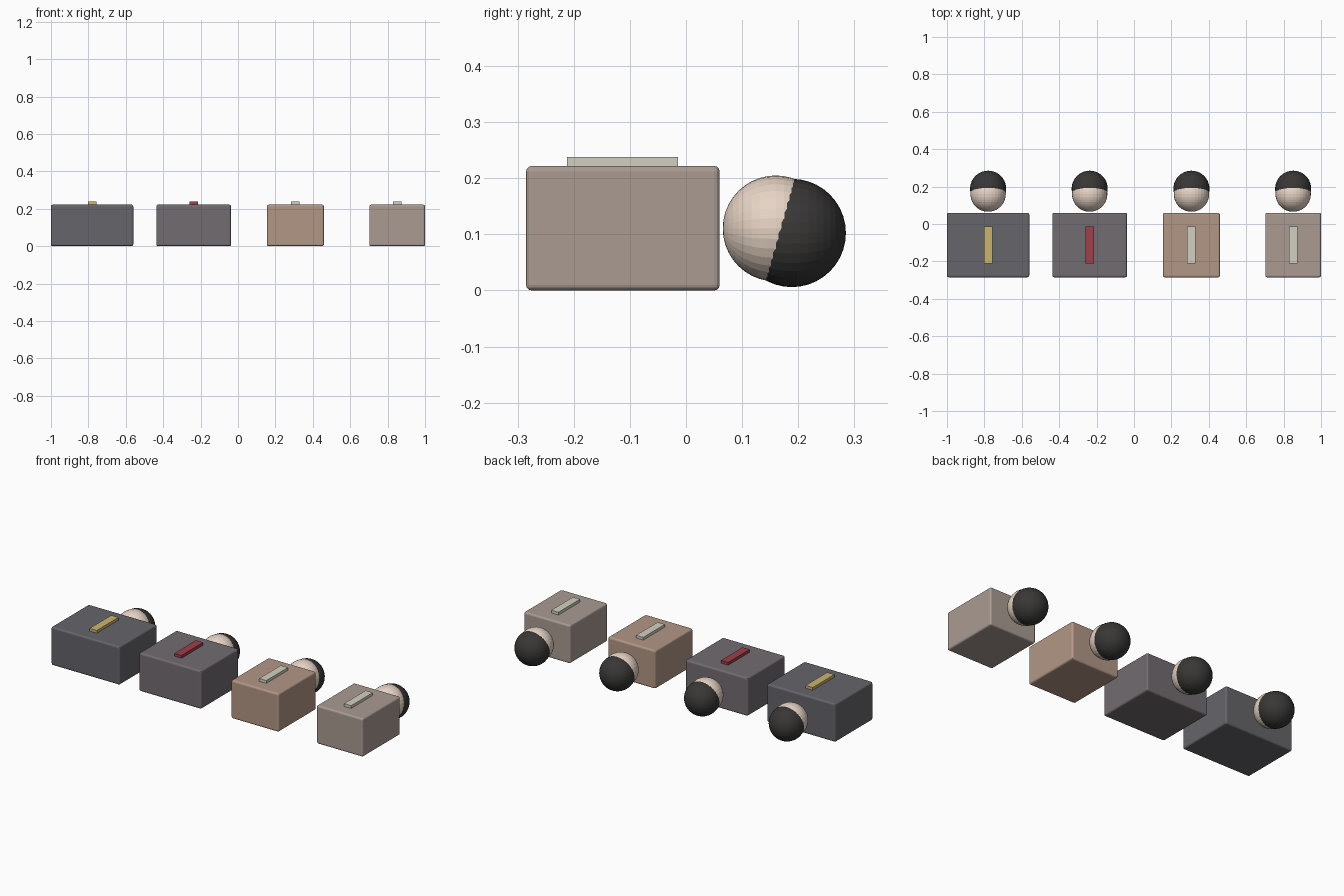
import bpy
import bmesh
from mathutils import Matrix
from math import radians

if "Cube" in bpy.data.objects:
    bpy.data.objects.remove(bpy.data.objects["Cube"])


def material(name, rgb):
    m = bpy.data.materials.new(name)
    m.diffuse_color = (*rgb, 1)
    m.use_nodes = True
    m.node_tree.nodes["Principled BSDF"].inputs["Base Color"].default_value = m.diffuse_color
    return m


def add_object(name, bm, loc, mat):
    mesh = bpy.data.meshes.new(name)
    bm.to_mesh(mesh)
    bm.free()
    mesh.materials.append(mat)
    ob = bpy.data.objects.new(name, mesh)
    ob.location = loc
    bpy.context.collection.objects.link(ob)
    return ob


def box(name, size, loc, mat, bevel=0):
    bm = bmesh.new()
    bmesh.ops.create_cube(bm, size=1, matrix=Matrix.Diagonal((*size, 1)))
    if bevel:
        bmesh.ops.bevel(bm, geom=bm.edges[:], offset=bevel, segments=3,
                        profile=0.5, affect='EDGES')
    return add_object(name, bm, loc, mat)


def ball(name, radius, loc, mat):
    # Poles lie along y because each figure lies on its back
    bm = bmesh.new()
    bmesh.ops.create_uvsphere(bm, u_segments=32, v_segments=20, radius=radius,
                              matrix=Matrix.Rotation(radians(90), 4, 'X'))
    return add_object(name, bm, loc, mat)


skin = material("skin", (0.80, 0.66, 0.56))
hair = material("hair", (0.04, 0.038, 0.037))

# Name, x position, width, coat colour, strip colour
figures = [
    ("first", -0.78, 0.44, (0.13, 0.13, 0.145), (0.60, 0.46, 0.17)),
    ("second", -0.237, 0.40, (0.17, 0.15, 0.165), (0.35, 0.05, 0.07)),
    ("third", 0.307, 0.305, (0.45, 0.31, 0.24), (0.65, 0.63, 0.54)),
    ("fourth", 0.851, 0.298, (0.40, 0.33, 0.29), (0.65, 0.63, 0.54)),
]

for name, x, width, coat, strip in figures:
    # Torso block with softened edges
    box(name + "_torso", (width, 0.345, 0.222), (x, -0.1125, 0.111),
        material(name + "_coat", coat), 0.01)
    # Tie strip on the upper face
    box(name + "_tie", (0.046, 0.198, 0.022), (x, -0.113, 0.227),
        material(name + "_strip", strip))
    # Head and overlapping hair
    ball(name + "_head", 0.0945, (x, 0.16, 0.1105), skin)
    ball(name + "_hair", 0.0965, (x, 0.1885, 0.1025), hair)
